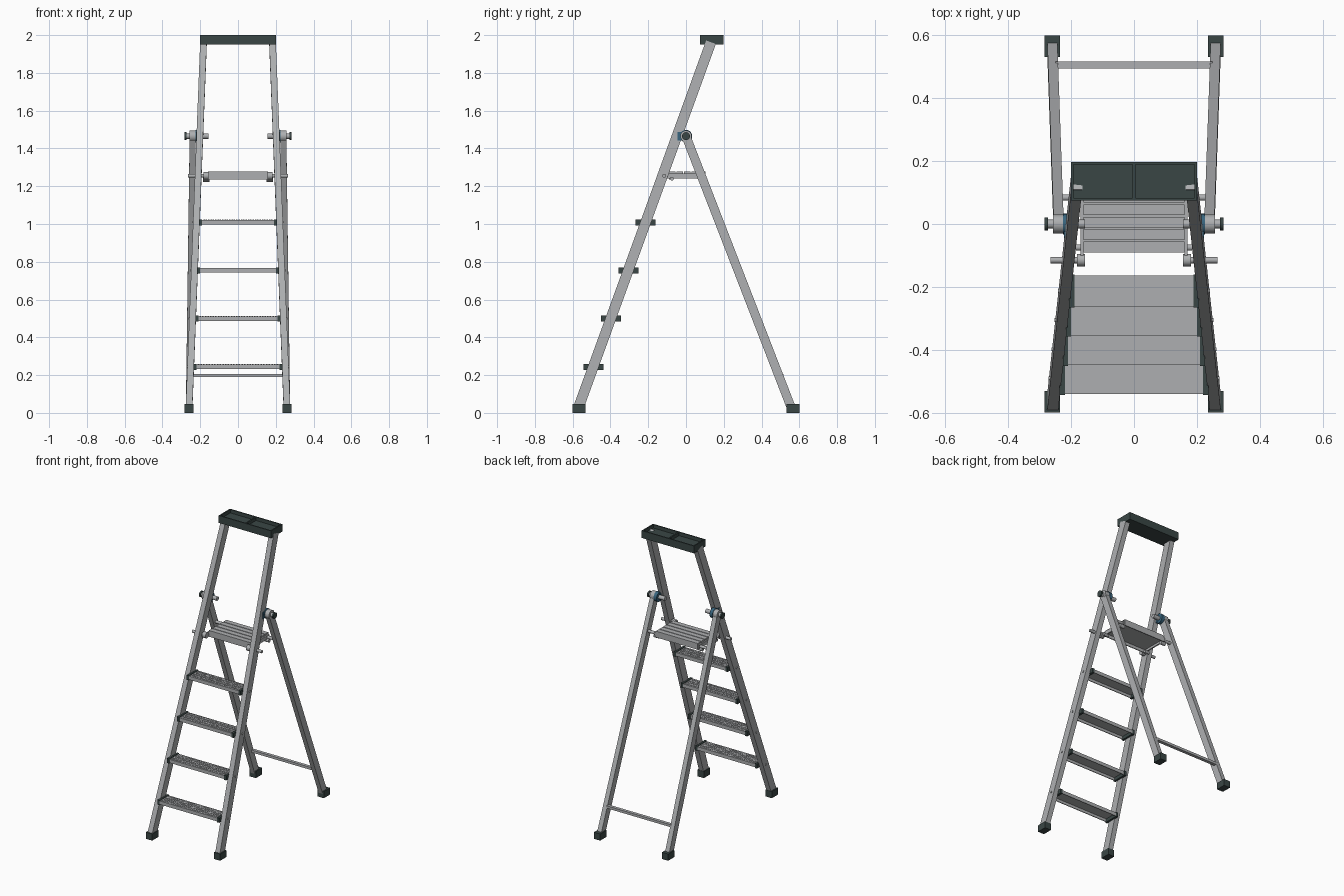
import bpy, bmesh, math
from mathutils import Vector, Matrix

if "Cube" in bpy.data.objects:
    bpy.data.objects.remove(bpy.data.objects["Cube"])


def material(name, rgb):
    m = bpy.data.materials.new(name)
    m.diffuse_color = (*rgb, 1)
    m.use_nodes = True
    m.node_tree.nodes["Principled BSDF"].inputs["Base Color"].default_value = m.diffuse_color
    return m


ALU = material("aluminium grey", (0.42, 0.43, 0.44))
DARK = material("dark green plastic", (0.042, 0.062, 0.06))
BLUE = material("hinge blue", (0.04, 0.13, 0.21))


def finish(bm, name, mat, smooth=False):
    me = bpy.data.meshes.new(name)
    bm.to_mesh(me)
    bm.free()
    ob = bpy.data.objects.new(name, me)
    bpy.context.collection.objects.link(ob)
    me.materials.append(mat)
    if smooth:
        bpy.ops.object.select_all(action='DESELECT')
        ob.select_set(True)
        bpy.context.view_layer.objects.active = ob
        bpy.ops.object.shade_smooth_by_angle(angle=math.radians(40))
    return ob


def add_box(bm, x, y, z):
    """Box given as (min, max) on each axis."""
    c = Vector([(a + b) / 2 for a, b in (x, y, z)])
    s = [abs(b - a) for a, b in (x, y, z)]
    bmesh.ops.create_cube(bm, size=1, matrix=Matrix.Translation(c) @ Matrix.Diagonal((*s, 1)))


def boxes(name, mat, *specs):
    bm = bmesh.new()
    for s in specs:
        add_box(bm, *s)
    return finish(bm, name, mat)


def bar(name, mat, p0, p1, w, d):
    """Rectangular tube between two points, w across x and d in depth."""
    p0, p1 = Vector(p0), Vector(p1)
    zd = (p1 - p0).normalized()
    yd = zd.cross(Vector((1, 0, 0))).normalized()
    xd = yd.cross(zd)
    rot = Matrix((xd, yd, zd)).transposed().to_4x4()
    bm = bmesh.new()
    bmesh.ops.create_cube(bm, size=1, matrix=Matrix.Translation((p0 + p1) / 2) @ rot
                          @ Matrix.Diagonal((w, d, (p1 - p0).length, 1)))
    return finish(bm, name, mat)


def pin(name, mat, x0, x1, y, z, r, seg=20):
    """Cylinder along x."""
    bm = bmesh.new()
    bmesh.ops.create_cone(bm, cap_ends=True, segments=seg, radius1=r, radius2=r, depth=abs(x1 - x0),
                          matrix=Matrix.Translation(((x0 + x1) / 2, y, z)) @ Matrix.Rotation(math.pi / 2, 4, 'Y'))
    return finish(bm, name, mat, True)


def rail_x(z):
    return 0.26 - 0.0395 * z


def rail_y(z):
    return -0.565 + 0.3627 * (z - 0.04)


STEPS = (0.245, 0.5, 0.755, 1.01)
PZ = 1.465      # main hinge height
SZ = 1.255      # platform pin height

for s, side in ((1, "right"), (-1, "left")):
    # rails, legs and feet
    bar(f"front_rail_{side}", ALU, (s * rail_x(0.02), rail_y(0.02), 0.02),
        (s * rail_x(1.972), rail_y(1.972), 1.972), 0.035, 0.055)
    bar(f"rear_leg_{side}", ALU, (s * 0.26, 0.56, 0.02), (s * 0.24, 0.0, PZ), 0.032, 0.047)
    for f, end in ((-1, "front"), (1, "rear")):
        boxes(f"{end}_foot_{side}", DARK,
              ((s * 0.236, s * 0.284), (f * 0.532, f * 0.6), (0, 0.046)))
    # main hinge
    pin(f"hinge_pin_{side}", ALU, s * 0.156, s * 0.276, 0, PZ, 0.014)
    pin(f"hinge_hub_{side}", BLUE, s * 0.203, s * 0.2255, 0, PZ, 0.033)
    pin(f"hinge_collar_{side}", ALU, s * 0.2255, s * 0.257, 0, PZ, 0.03)
    pin(f"hinge_knob_{side}", DARK, s * 0.273, s * 0.284, 0, PZ, 0.021)
    boxes(f"hinge_bracket_{side}", BLUE, ((s * 0.2, s * 0.2235), (-0.045, 0.0), (PZ - 0.022, PZ + 0.022)))
    # platform arms and pins
    boxes(f"platform_arm_{side}", ALU, ((s * 0.161, s * 0.17), (-0.115, 0.1), (1.242, 1.268)))
    pin(f"platform_front_pin_{side}", ALU, s * 0.16, s * 0.266, -0.115, SZ, 0.01)
    pin(f"platform_front_bush_{side}", ALU, s * 0.156, s * 0.182, -0.115, SZ, 0.02)
    pin(f"platform_rear_pin_{side}", ALU, s * 0.16, s * 0.25, 0.084, SZ, 0.01)
    pin(f"platform_lower_stud_{side}", ALU, s * 0.15, s * 0.185, -0.075, 1.24, 0.01)
    pin(f"platform_rear_stud_{side}", ALU, s * 0.15, s * 0.185, 0.08, 1.235, 0.012)
    # step end caps and rivets
    for i, z in enumerate(STEPS):
        y, x = rail_y(z), rail_x(z)
        boxes(f"step_cap_{i + 1}_{side}", DARK,
              ((s * (x - 0.03), s * (x - 0.014)), (y - 0.053, y + 0.053), (z - 0.017, z + 0.015)))
        pin(f"step_rivet_{i + 1}_{side}", ALU, s * x, s * (x + 0.022), y, z, 0.006, 12)

# steps: folded channel with raised grip studs
for i, z in enumerate(STEPS):
    y, x = rail_y(z), rail_x(z) - 0.022
    bm = bmesh.new()
    add_box(bm, (-x, x), (y - 0.05, y + 0.05), (z + 0.006, z + 0.011))
    for f in (-1, 1):
        add_box(bm, (-x, x), (y + f * 0.05, y + f * 0.045), (z - 0.013, z + 0.006))
    for r in range(6):
        yy = y - 0.0375 + r * 0.015
        for c in range(30):
            xx = -x + 0.012 + (2 * x - 0.024) * (c + 0.5) / 30
            add_box(bm, (xx - 0.004, xx + 0.004), (yy - 0.004, yy + 0.004), (z + 0.01, z + 0.013))
    finish(bm, f"step_{i + 1}", ALU)

# platform: base sheet, edge lips and slats
slats = [((-0.16, 0.16), (-0.09 + k * 0.0395, -0.09 + k * 0.0395 + 0.034), (1.266, 1.279)) for k in range(5)]
boxes("platform", ALU, ((-0.161, 0.161), (-0.09, 0.102), (1.257, 1.267)),
      ((-0.161, 0.161), (-0.09, -0.084), (1.236, 1.26)),
      ((-0.161, 0.161), (0.096, 0.102), (1.236, 1.26)), *slats)

# rear cross brace
boxes("rear_brace", ALU, ((-0.25, 0.25), (0.495, 0.517), (0.19, 0.207)))

# top tool tray with two compartments
Y0, Y1, T = 0.075, 0.198, 0.008
boxes("top_tray", DARK, ((-0.2, 0.2), (Y0, Y1), (1.949, 1.976)),
      ((-0.2, 0.2), (Y0, Y0 + T), (1.97, 2.0)), ((-0.2, 0.2), (Y1 - T, Y1), (1.97, 2.0)),
      ((-0.2, -0.2 + T), (Y0, Y1), (1.97, 2.0)), ((0.2 - T, 0.2), (Y0, Y1), (1.97, 2.0)),
      ((-0.005, 0.005), (Y0, Y1), (1.97, 1.998)))
